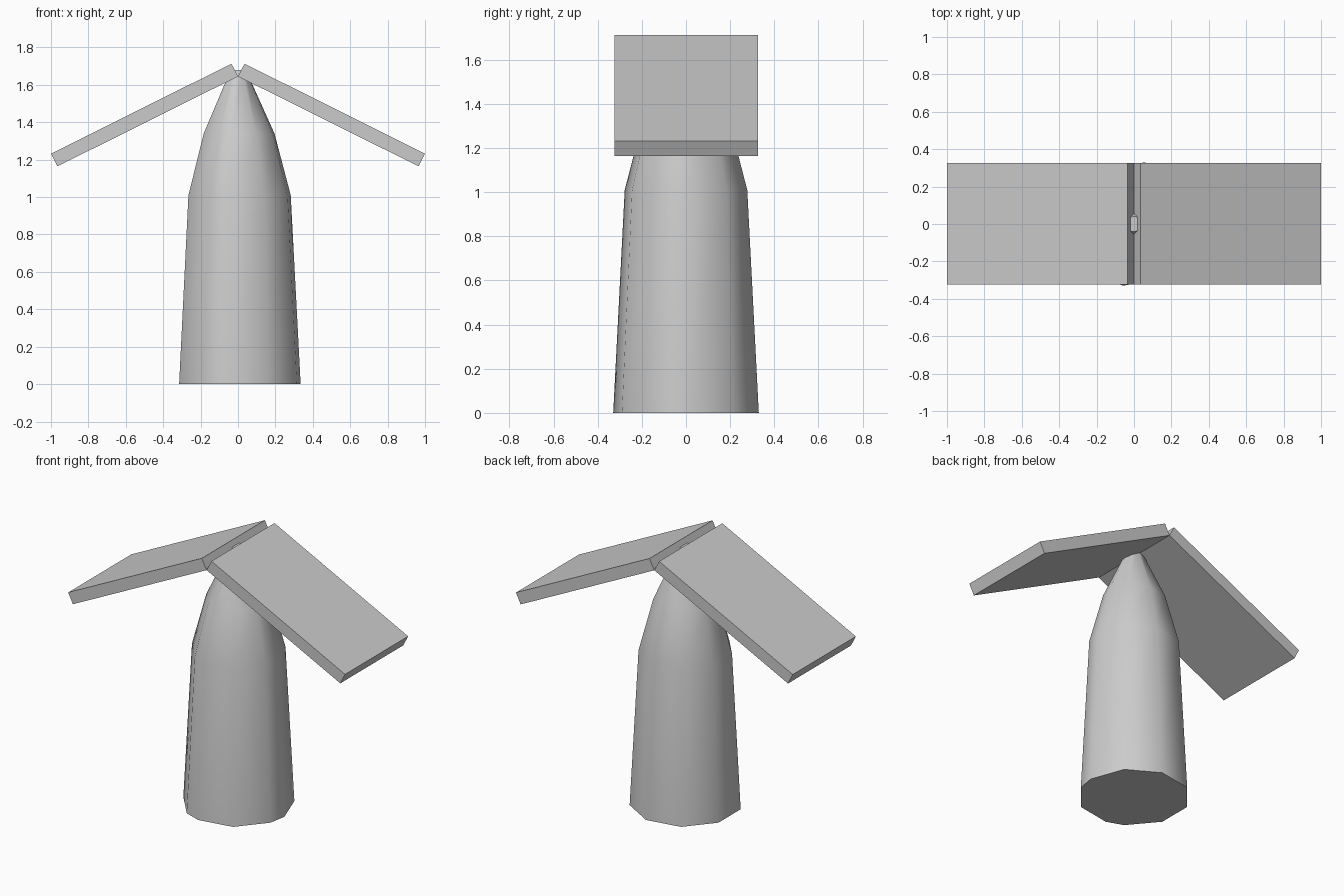
import bpy, bmesh, math

if "Cube" in bpy.data.objects:
    bpy.data.objects.remove(bpy.data.objects["Cube"])


def make_object(name, bm):
    bmesh.ops.recalc_face_normals(bm, faces=bm.faces)
    mesh = bpy.data.meshes.new(name)
    bm.to_mesh(mesh)
    bm.free()
    obj = bpy.data.objects.new(name, mesh)
    bpy.context.collection.objects.link(obj)
    return obj


# Tapered tower: low-sided rings of (radius, height), smooth sides
angles = [0, 40, 80, 120, 160, 200, 240, 260, 300, 340]
profile = [(0.335, 0), (0.282, 1.01), (0.195, 1.34), (0.042, 1.68)]
bm = bmesh.new()
rings = [[bm.verts.new((r * math.cos(math.radians(a)), r * math.sin(math.radians(a)), z))
          for a in angles] for r, z in profile]
n = len(angles)
for low, high in zip(rings, rings[1:]):
    for i in range(n):
        j = (i + 1) % n
        bm.faces.new((low[i], low[j], high[j], high[i]))
bm.faces.new(rings[0][::-1])
bm.faces.new(rings[-1])
tower = make_object("tower_body", bm)
bpy.context.view_layer.objects.active = tower
tower.select_set(True)
bpy.ops.object.shade_smooth_by_angle(angle=math.radians(45))

# Two sloping roof slabs meeting at their lower inner edge
section = [(0, 1.645), (0.035, 1.713), (1.0, 1.232), (0.966, 1.164)]
for name, side in (("right_roof_slab", 1), ("left_roof_slab", -1)):
    bm = bmesh.new()
    face = bm.faces.new([bm.verts.new((side * x, -0.324, z)) for x, z in section])
    ext = bmesh.ops.extrude_face_region(bm, geom=[face], use_keep_orig=True)
    moved = [v for v in ext["geom"] if isinstance(v, bmesh.types.BMVert)]
    bmesh.ops.translate(bm, verts=moved, vec=(0, 0.651, 0))
    make_object(name, bm)
